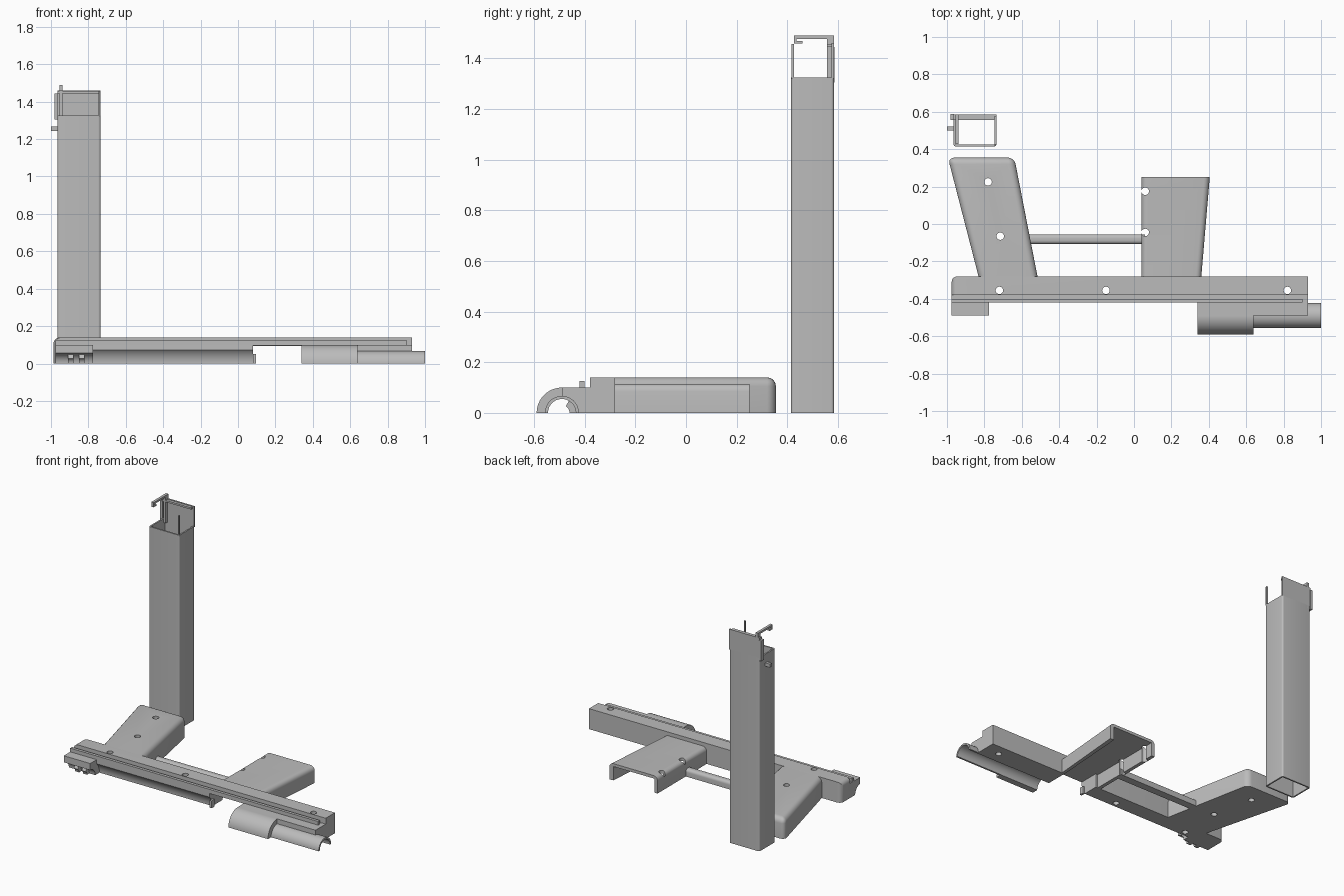
import bpy, bmesh, math
from mathutils import Vector

if "Cube" in bpy.data.objects:
    bpy.data.objects.remove(bpy.data.objects["Cube"], do_unlink=True)

grey = bpy.data.materials.new("plain_grey")
grey.use_nodes = True
grey.diffuse_color = (0.5, 0.5, 0.5, 1)
grey.node_tree.nodes["Principled BSDF"].inputs["Base Color"].default_value = (0.5, 0.5, 0.5, 1)


def finish(name, bm):
    bmesh.ops.recalc_face_normals(bm, faces=bm.faces)
    mesh = bpy.data.meshes.new(name)
    bm.to_mesh(mesh)
    bm.free()
    mesh.materials.append(grey)
    obj = bpy.data.objects.new(name, mesh)
    bpy.context.collection.objects.link(obj)
    return obj


def prism(name, points, direction, rounded=None, radius=0.03):
    """Extrude a closed outline; rounded(a, b) picks the edges to round."""
    bm = bmesh.new()
    face = bm.faces.new([bm.verts.new(p) for p in points])
    new = bmesh.ops.extrude_face_region(bm, geom=[face])["geom"]
    bmesh.ops.translate(bm, vec=direction, verts=[v for v in new if isinstance(v, bmesh.types.BMVert)])
    bmesh.ops.recalc_face_normals(bm, faces=bm.faces)
    if rounded:
        edges = [e for e in bm.edges if rounded(e.verts[0].co, e.verts[1].co)]
        bmesh.ops.bevel(bm, geom=edges, offset=radius, segments=5, profile=0.5, affect='EDGES')
    return finish(name, bm)


def along_x(name, x0, x1, profile, **kw):
    return prism(name, [(x0, y, z) for y, z in profile], (x1 - x0, 0, 0), **kw)


def upright(name, outline, z0, z1, **kw):
    return prism(name, [(x, y, z0) for x, y in outline], (0, 0, z1 - z0), **kw)


def box(name, x0, x1, y0, y1, z0, z1, **kw):
    return upright(name, [(x0, y0), (x1, y0), (x1, y1), (x0, y1)], z0, z1, **kw)


def arc(radius, start, end, steps=12, cy=-0.49):
    angles = [math.radians(start + (end - start) * i / steps) for i in range(steps + 1)]
    return [(cy + radius * math.cos(a), radius * math.sin(a)) for a in angles]


def half_ring(outer, inner):
    return arc(outer, 0, 180, 24) + arc(inner, 180, 0, 24)


def cut(obj, cutter):
    mod = obj.modifiers.new("cut", 'BOOLEAN')
    mod.operation, mod.solver, mod.object = 'DIFFERENCE', 'EXACT', cutter
    bpy.context.view_layer.update()
    mesh = bpy.data.meshes.new_from_object(obj.evaluated_get(bpy.context.evaluated_depsgraph_get()))
    obj.modifiers.clear()
    obj.data = mesh
    bpy.data.objects.remove(cutter, do_unlink=True)


def drill(obj, *centres):
    for x, y in centres:
        ring = [(x + 0.02 * math.cos(i * math.pi / 10), y + 0.02 * math.sin(i * math.pi / 10)) for i in range(20)]
        cut(obj, upright("hole_cutter", ring, -0.1, 0.3))


# Rail: a stepped bar with a hollowed front, bridged over the open channel
step = [(-0.28, 0.14), (-0.38, 0.14), (-0.38, 0.10)]
end = -0.975


def rail_end(a, b):
    on_end = abs(a.x - end) < 1e-4 and abs(b.x - end) < 1e-4
    back = abs(a.y + 0.28) < 1e-4 and abs(b.y + 0.28) < 1e-4
    top = a.z > 0.13 and b.z > 0.13
    return on_end and (back or top)


rail = along_x("rail_long_section", end, 0.08,
               [(-0.28, 0)] + step + [(-0.42, 0.10)] + arc(0.1, 45.6, 0), rounded=rail_end)
drill(rail, (-0.72, -0.355), (-0.15, -0.355))
along_x("rail_bridge", 0.08, 0.34, [(-0.28, 0.097)] + step + [(-0.42, 0.10), (-0.42, 0.097)])
block = along_x("rail_end_block", 0.34, 0.93,
                [(-0.28, 0)] + step + [(-0.49, 0.10)] + arc(0.057, 90, 0))
drill(block, (0.82, -0.355))
box("rail_lip", end, 0.90, -0.42, -0.40, 0.10, 0.125)
box("rail_tab", 0.08, 0.095, -0.42, -0.39, 0, 0.05)

# Half-round covers in front of the end block
along_x("wide_cover", 0.34, 0.64, half_ring(0.1, 0.057))
along_x("narrow_cover", 0.64, 1.0, half_ring(0.067, 0.055))
box("cover_catch", 0.34, 0.36, -0.585, -0.55, 0, 0.015)

# Bracket at the other end of the rail
along_x("end_bracket", end, -0.775, [(-0.39, 0.0), (-0.39, 0.10), (-0.49, 0.10)] + arc(0.055, 90, 0))
for x in (-0.91, -0.85):
    along_x("bracket_clip", x, x + 0.03, arc(0.055, 60, 0, 6) + arc(0.03, 0, 60, 6))

# Slanted solid foot
left_outline = [(-0.83, -0.285), (-0.515, -0.285), (-0.64, 0.355), (-0.995, 0.355)]
foot = upright("slanted_foot", left_outline, 0, 0.14, radius=0.035,
               rounded=lambda a, b: (a.z > 0.13 and b.z > 0.13 and max(a.y, b.y) > 0)
               or (min(a.y, b.y) > 0.3 and abs(a.z - b.z) > 0.1))
drill(foot, (-0.78, 0.225), (-0.715, -0.065))

# Open channel foot
right_outline = [(0.04, -0.28), (0.36, -0.28), (0.405, 0.25), (0.04, 0.25)]
channel = upright("channel_foot", right_outline, 0, 0.115, radius=0.03,
                  rounded=lambda a, b: a.z > 0.11 and b.z > 0.11 and abs(a.y - b.y) > 0.1)
cut(channel, upright("channel_cutter", [(0.065, -0.4), (0.33, -0.4), (0.385, 0.4), (0.065, 0.4)], -0.1, 0.095))
drill(channel, (0.06, 0.175), (0.06, -0.045))

# Tie bar between the feet
box("tie_bar", -0.58, 0.06, -0.108, -0.055, 0.0, 0.05,
    rounded=lambda a, b: a.z > 0.04 and b.z > 0.04 and abs(a.x - b.x) > 0.1, radius=0.02)

# Square tube post, open at both ends
post = box("post_tube", -0.965, -0.735, 0.415, 0.585, 0, 1.325, radius=0.012,
           rounded=lambda a, b: abs(a.z - b.z) > 1)
cut(post, box("tube_cutter", -0.955, -0.745, 0.425, 0.575, -0.1, 1.5))
box("post_back_plate", -0.965, -0.735, 0.575, 0.585, 1.32, 1.46)
box("post_back_rib", -0.965, -0.745, 0.556, 0.575, 1.445, 1.457)
box("post_corner_pin", -0.747, -0.737, 0.417, 0.427, 1.32, 1.457)

# Latch arm and side fittings on top of the post
box("latch_upright", -0.955, -0.937, 0.557, 0.585, 1.30, 1.49)
box("latch_arm", -0.955, -0.937, 0.427, 0.585, 1.477, 1.49)
box("latch_drop", -0.955, -0.937, 0.427, 0.437, 1.462, 1.48)
box("latch_tip", -0.955, -0.937, 0.427, 0.46, 1.458, 1.468)
box("side_plate", -0.98, -0.963, 0.557, 0.587, 1.305, 1.445)
box("side_peg", -1.0, -0.955, 0.50, 0.522, 1.243, 1.266)

# Smooth the rounded surfaces, keep the real edges sharp
bpy.ops.object.select_all(action='DESELECT')
for obj in bpy.context.scene.objects:
    if obj.type == 'MESH':
        obj.select_set(True)
        bpy.context.view_layer.objects.active = obj
bpy.ops.object.shade_smooth_by_angle(angle=math.radians(30))
